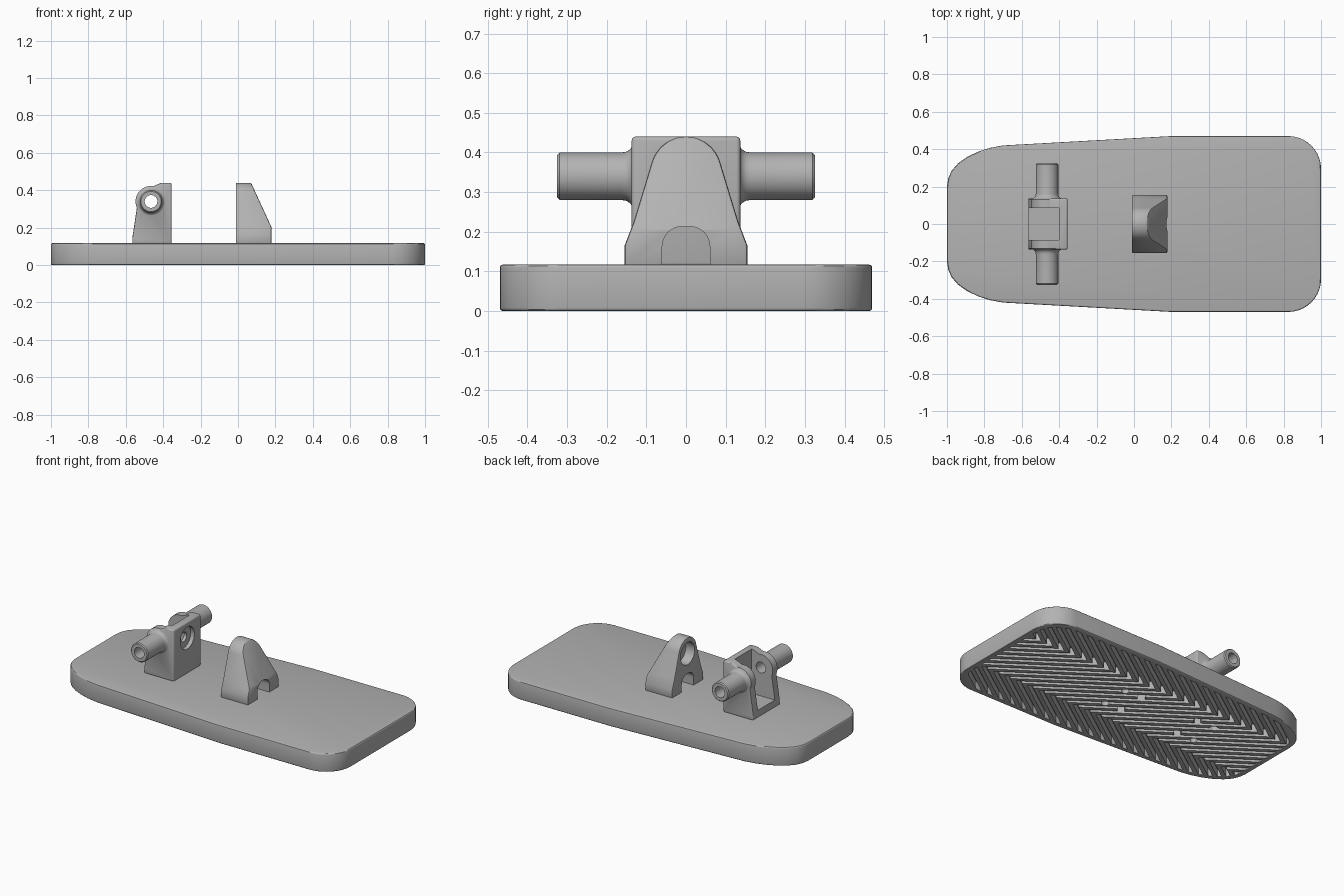
import bpy, bmesh, math

if "Cube" in bpy.data.objects:
    bpy.data.objects.remove(bpy.data.objects["Cube"])

grey = bpy.data.materials.new("plain_grey")
grey.diffuse_color = (0.45, 0.45, 0.45, 1)
grey.use_nodes = True
grey.node_tree.nodes["Principled BSDF"].inputs["Base Color"].default_value = grey.diffuse_color


def place(axis, a, b, h):
    return {"x": (h, a, b), "y": (a, h, b), "z": (a, b, h)}[axis]


def finish(name, bm):
    bmesh.ops.recalc_face_normals(bm, faces=bm.faces)
    mesh = bpy.data.meshes.new(name)
    bm.to_mesh(mesh)
    bm.free()
    ob = bpy.data.objects.new(name, mesh)
    bpy.context.collection.objects.link(ob)
    mesh.materials.append(grey)
    return ob


def prism(name, polys, axis, lo, hi):
    """Extrude one or more outlines along an axis."""
    bm = bmesh.new()
    for pts in polys:
        low = [bm.verts.new(place(axis, a, b, lo)) for a, b in pts]
        top = [bm.verts.new(place(axis, a, b, hi)) for a, b in pts]
        bm.faces.new(low)
        bm.faces.new(top)
        n = len(pts)
        for i in range(n):
            j = (i + 1) % n
            bm.faces.new((low[i], low[j], top[j], top[i]))
    return finish(name, bm)


def arc(cx, cy, r, a0, a1, n):
    return [(cx + r * math.cos(math.radians(a0 + (a1 - a0) * i / n)),
             cy + r * math.sin(math.radians(a0 + (a1 - a0) * i / n))) for i in range(n + 1)]


def circle(cx, cy, r, n=40):
    return arc(cx, cy, r, 0, 360, n)[:-1]


def lathe_y(name, profile, cx, cz, n=40):
    """Revolve (y, radius) pairs around a line parallel to y."""
    bm = bmesh.new()
    rings = [[bm.verts.new((x, y, z)) for x, z in circle(cx, cz, r, n)] for y, r in profile]
    for a, b in zip(rings, rings[1:]):
        for i in range(n):
            j = (i + 1) % n
            bm.faces.new((a[i], a[j], b[j], b[i]))
    bm.faces.new(rings[0])
    bm.faces.new(rings[-1])
    return finish(name, bm)


def apply(ob, mod):
    bpy.context.view_layer.objects.active = ob
    bpy.ops.object.modifier_apply(modifier=mod.name)


def combine(ob, other, operation):
    mod = ob.modifiers.new("combine", "BOOLEAN")
    mod.operation, mod.object, mod.solver = operation, other, "EXACT"
    apply(ob, mod)
    bpy.data.objects.remove(other)


def bevel(ob, width, angle=35, segments=3):
    mod = ob.modifiers.new("round", "BEVEL")
    mod.width, mod.segments = width, segments
    mod.limit_method, mod.angle_limit = "ANGLE", math.radians(angle)
    apply(ob, mod)


def smooth(ob):
    bpy.ops.object.select_all(action="DESELECT")
    ob.select_set(True)
    bpy.context.view_layer.objects.active = ob
    bpy.ops.object.shade_smooth_by_angle(angle=math.radians(30))


# Base board: tapered rounded slab
half = arc(0.825, 0.295, 0.175, 0, 90, 10) + [
    (0.2, 0.47), (-0.7, 0.42), (-0.77, 0.407), (-0.83, 0.388), (-0.89, 0.36),
    (-0.94, 0.325), (-0.975, 0.285), (-0.993, 0.245), (-1, 0.2)]
outline = half + [(x, -y) for x, y in reversed(half)]
base = prism("base_board", [outline], "z", 0, 0.117)
bevel(base, 0.008, 45)

# Zigzag tread grooves in the underside, kept inside a border
K, MID, END, W, PITCH = 0.7, 0.22, 0.52, 0.042, 0.085
strips = []
for i in range(-20, 21):
    x0 = i * PITCH
    line = [(x0 + (MID - (END - MID)) / K, -END), (x0 + MID / K, -MID),
            (x0 - MID / K, MID), (x0 + (END - 2 * MID) / K, END)]
    strips.append(line + [(x + W, y) for x, y in reversed(line)])
grooves = prism("groove_cutter", strips, "z", -0.05, 0.05)
border = prism("border_cutter", [[(x * 0.968, y * 0.932) for x, y in outline]], "z", -0.04, 0.1)
combine(grooves, border, "INTERSECT")
combine(base, grooves, "DIFFERENCE")

# Screw holes below both brackets
holes = [circle(cx + sx * 0.06, sy * 0.09, 0.024, 20)
         for cx in (0.08, -0.46) for sx in (-1, 1) for sy in (-1, 1)]
combine(base, prism("screw_cutter", holes, "z", -0.05, 0.08), "DIFFERENCE")
smooth(base)

# Sloped stop: rounded tower cut by a slanted face
side = [(0.155, 0.112), (0.155, 0.165), (0.132, 0.225)] + arc(0, 0.35, 0.09, 18, 162, 20) + [
    (-0.132, 0.225), (-0.155, 0.165), (-0.155, 0.112)]
stop = prism("sloped_stop", [side], "x", -0.012, 0.18)
slope = prism("slope_cutter", [[(-0.1, 0.05), (0.178, 0.05), (0.178, 0.205),
                                (0.07, 0.44), (0.06, 0.5), (-0.1, 0.5)]], "y", -0.4, 0.4)
combine(stop, slope, "INTERSECT")
bevel(stop, 0.006, 35, 2)
tunnel = [(0.06, 0.05)] + arc(0.01, 0.163, 0.05, 0, 90, 8) + arc(-0.01, 0.163, 0.05, 90, 180, 8) + [(-0.06, 0.05)]
combine(stop, prism("tunnel_cutter", [tunnel], "x", -0.3, 0.4), "DIFFERENCE")
combine(stop, prism("seat_cutter", [circle(0, 0.34, 0.07)], "x", -0.2, 0.05), "DIFFERENCE")
smooth(stop)

# Pivot bracket body
PX, PZ = -0.465, 0.34
body = [(-0.355, 0.112), (-0.355, 0.44), (-0.41, 0.44)] + arc(PX, PZ, 0.07, 118, 175, 8) + [
    (-0.565, 0.145), (-0.565, 0.112)]
bracket = prism("pivot_bracket", [body], "y", -0.137, 0.137)
bevel(bracket, 0.01, 40)

# Hollow pegs on both sides, flared where they join the body
flare = [(0.132, 0.083)] + [(0.162 - 0.027 * math.cos(t), 0.083 - 0.023 * math.sin(t))
                            for t in (0.3, 0.6, 0.9, 1.2, math.pi / 2)]
right = flare + [(0.319, 0.06), (0.325, 0.054)]
pegs = lathe_y("pegs", [(-y, r) for y, r in reversed(right)] + right, PX, PZ)
combine(bracket, pegs, "UNION")
# Open pocket, axle bore, round seat and small centre hole
pocket = prism("pocket_cutter", [[(-0.085, 0.16), (0.085, 0.16), (0.085, 0.6), (-0.085, 0.6)]],
               "x", -0.7, -0.4)
combine(bracket, pocket, "DIFFERENCE")
combine(bracket, prism("bore_cutter", [circle(PX, PZ, 0.034)], "y", -0.5, 0.5), "DIFFERENCE")
combine(bracket, prism("seat_cutter", [circle(0, 0.34, 0.07)], "x", -0.38, -0.2), "DIFFERENCE")
combine(bracket, prism("centre_cutter", [circle(0, 0.34, 0.03)], "x", -0.45, -0.2), "DIFFERENCE")
smooth(bracket)
